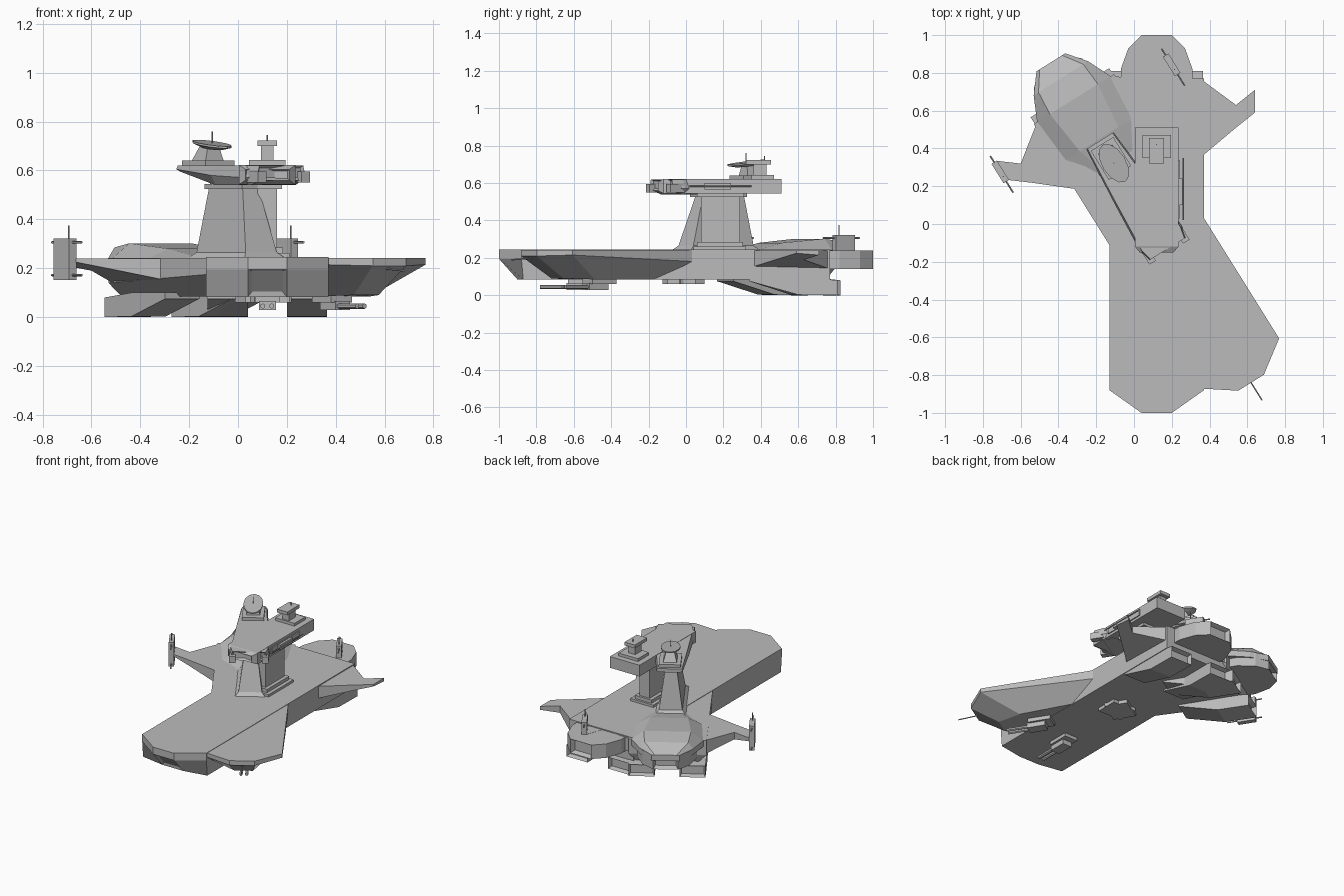
import bpy, bmesh, math
from mathutils import Matrix, Vector

old = bpy.data.objects.get("Cube")
if old:
    bpy.data.objects.remove(old)

grey = bpy.data.materials.new("hull_grey")
grey.use_nodes = True
colour = (0.5, 0.5, 0.5, 1)
grey.diffuse_color = colour
grey.node_tree.nodes["Principled BSDF"].inputs["Base Color"].default_value = colour

# Placement of the two crossing ships
STRAIGHT = Matrix.Translation((0.12, 0, 0))
TURNED = Matrix.Translation((0.09, 0.008, 0)) @ Matrix.Rotation(math.radians(32), 4, "Z")


def finish(name, bm, place, recess=None, rim=0.015, depth=0.03):
    """Turn a bmesh into an object, optionally sinking the chosen faces."""
    bmesh.ops.recalc_face_normals(bm, faces=bm.faces)
    bm.normal_update()
    if recess:
        chosen = [f for f in bm.faces if recess(f)]
        if chosen:
            bmesh.ops.inset_individual(bm, faces=chosen, thickness=rim)
            for f in chosen:
                bmesh.ops.translate(bm, verts=f.verts, vec=f.normal * -depth)
    mesh = bpy.data.meshes.new(name)
    bm.to_mesh(mesh)
    bm.free()
    mesh.materials.append(grey)
    ob = bpy.data.objects.new(name, mesh)
    ob.matrix_world = place
    bpy.context.collection.objects.link(ob)
    return ob


def loft(name, rings, place, **kw):
    """Skin closed rings of equal length and cap both ends."""
    bm = bmesh.new()
    rows = [[bm.verts.new(p) for p in r] for r in rings]
    n = len(rows[0])
    for a, b in zip(rows, rows[1:]):
        for i in range(n):
            j = (i + 1) % n
            bm.faces.new((a[i], a[j], b[j], b[i]))
    bm.faces.new(rows[0])
    bm.faces.new(rows[-1])
    return finish(name, bm, place, **kw)


def both(half):
    """Complete a ring from its left half."""
    return half + [(-x, y, z) for x, y, z in reversed(half)]


def flat(outline, z):
    return [(x, y, z) for x, y in outline]


def rect(x0, x1, y0, y1, z):
    return [(x0, y0, z), (x1, y0, z), (x1, y1, z), (x0, y1, z)]


def box(name, x, y, z, place, **kw):
    return loft(name, [rect(*x, *y, z[0]), rect(*x, *y, z[1])], place, **kw)


def rod(name, start, end, radius, place):
    a, b = Vector(start), Vector(end)
    bm = bmesh.new()
    bmesh.ops.create_cone(bm, cap_ends=True, segments=6, radius1=radius,
                          radius2=radius, depth=(b - a).length)
    turn = (b - a).to_track_quat("Z", "Y").to_matrix().to_4x4()
    bm.transform(Matrix.Translation((a + b) / 2) @ turn)
    return finish(name, bm, place)


def rear_face(f):
    return f.normal.y > 0.9


def nose_face(f):
    return f.normal.y < -0.3 and abs(f.normal.x) < 0.1 and f.normal.z < -0.1


deck = [(0.08, -1), (0.25, -0.88), (0.25, 0.77)]

# Hulls: slab sided on the straight ship, undercut on the turned one
keel = [(0.08, -0.9), (0.25, -0.87), (0.25, 0.77)]
loft("straight_hull", [both(flat(deck, 0.245)), both(flat(deck, 0.195)),
     both(flat(keel, 0.083))], STRAIGHT, recess=nose_face, rim=0.025, depth=0.012)
chine = [(0.08, -1, 0.21), (0.25, -0.88, 0.215), (0.25, 0.77, 0.14)]
belly = [(0.06, -0.82, 0.09), (0.12, -0.66, 0.085), (0.2, 0.75, 0.085)]
loft("turned_hull", [both(flat(deck, 0.242)), both(chine), both(belly)], TURNED)

stern = [(0.19, 0.74), (0.19, 0.82), (0.15, 0.93), (0.08, 1.0)]
for ship, place in (("straight", STRAIGHT), ("turned", TURNED)):
    # Stern engine block
    loft(ship + "_stern_engine", [both(flat(stern, 0.14)), both(flat(stern, 0.238))],
         place, recess=rear_face, rim=0.02)
    for side, s in (("left", 1), ("right", -1)):
        # Swept wing with a hooked tip
        stations = [(0.23, 0.35, 0.77, 0.14), (0.42, 0.51, 0.63, 0.19),
                    (0.52, 0.59, 0.71, 0.215)]
        loft(f"{ship}_{side}_wing",
             [[(s * x, y0, 0.239), (s * x, y1, 0.239), (s * x, y1, z), (s * x, y0, z + 0.01)]
              for x, y0, y1, z in stations], place)
        # Drooping engine nacelle
        nacelle = [(0.34, 0.075, 0.1), (0.6, 0.003, 0.1), (0.81, 0.0, 0.08)]
        loft(f"{ship}_{side}_nacelle",
             [[(s * 0.08, y, z0), (s * 0.245, y, z0), (s * 0.245, y, z1), (s * 0.08, y, z1)]
              for y, z0, z1 in nacelle], place, recess=rear_face)
        # Twin barrels of the belly turret
        rod(f"{ship}_{side}_belly_barrel", (s * 0.018, -0.6, 0.045),
            (s * 0.018, -0.78, 0.045), 0.011, place)
    box(ship + "_belly_turret", (-0.035, 0.035), (-0.64, -0.52), (0.028, 0.065), place)
    box(ship + "_belly_mount", (-0.05, 0.05), (-0.63, -0.48), (0.06, 0.09), place)
    box(ship + "_belly_hatch", (-0.09, 0.09), (-0.1, 0.05), (0.06, 0.09), place)

# Humped engine deck of the turned ship
loft("engine_hump", [
    [(-w, y, 0.2), (w, y, 0.2), (w, y, 0.241), (t, y, z), (-t, y, z), (-w, y, 0.241)]
    for w, t, y, z in ((0.12, 0.07, 0.36, 0.243), (0.21, 0.12, 0.52, 0.28),
                       (0.23, 0.15, 0.77, 0.302), (0.17, 0.14, 0.9, 0.285),
                       (0.09, 0.07, 1.0, 0.241))], TURNED)

# Wingtip fins with guns on the turned ship
for side, s in (("left", 1), ("right", -1)):
    x = s * 0.535
    box(side + "_fin", (x - 0.017, x + 0.017), (0.59, 0.71), (0.152, 0.322), TURNED)
    for level, z in (("upper", 0.306), ("lower", 0.172)):
        rod(f"{side}_{level}_fin_gun", (x, 0.75, z), (x, 0.52, z), 0.005, TURNED)
    rod(side + "_fin_mast", (x, 0.62, 0.3), (x, 0.62, 0.375), 0.003, TURNED)
rod("nose_probe", (0, -0.95, 0.2), (0, -1.11, 0.19), 0.004, TURNED)

# Straight tower: stepped base, column and collar
box("column_base", (-0.09, 0.09), (0.04, 0.32), (0.24, 0.262), STRAIGHT)
box("column_step", (-0.065, 0.065), (0.06, 0.305), (0.26, 0.285), STRAIGHT)
box("column", (-0.04, 0.04), (0.08, 0.29), (0.28, 0.54), STRAIGHT)
box("column_collar", (-0.06, 0.06), (0.06, 0.31), (0.525, 0.545), STRAIGHT)

# Straight bridge with a blunt nose and side sensor
loft("straight_bridge", [
    [(-w, y, z0), (w, y, z0), (w, y, z1), (-w, y, z1)]
    for w, y, z0, z1 in ((0.09, -0.15, 0.56, 0.605), (0.115, -0.12, 0.543, 0.622),
                         (0.115, 0.51, 0.543, 0.622))],
     STRAIGHT, recess=lambda f: f.normal.y < -0.9, rim=0.01, depth=0.015)
box("side_sensor_mount", (0.11, 0.122), (0.03, 0.34), (0.56, 0.605), STRAIGHT)
box("side_sensor", (0.12, 0.138), (0.1, 0.24), (0.565, 0.6), STRAIGHT)
rod("sensor_rail", (0.14, 0.02, 0.583), (0.14, 0.35, 0.583), 0.004, STRAIGHT)

# Roof turret
box("turret_plate", (-0.075, 0.075), (0.35, 0.47), (0.62, 0.642), STRAIGHT)
box("turret_post", (-0.025, 0.025), (0.36, 0.43), (0.64, 0.705), STRAIGHT)
box("turret_head", (-0.04, 0.04), (0.32, 0.455), (0.7, 0.723), STRAIGHT)
rod("turret_mast", (0, 0.42, 0.72), (0, 0.42, 0.745), 0.003, STRAIGHT)

# Turned tower: a blade flaring towards its foot
loft("blade_tower", [rect(-0.1, 0.1, -0.04, 0.4, 0.24), rect(-0.075, 0.075, -0.01, 0.37, 0.265),
                     rect(-0.035, 0.035, 0.08, 0.33, 0.55)], TURNED)
box("blade_collar", (-0.055, 0.055), (0.05, 0.34), (0.525, 0.545), TURNED)

# Turned bridge: broad brow narrowing to a raised tail
loft("turned_bridge", [
    [(-w + 0.02, y, z0), (w - 0.02, y, z0), (w, y, zm), (w * 0.92, y, 0.62),
     (-w * 0.92, y, 0.62), (-w, y, zm)]
    for w, y, z0, zm in ((0.115, -0.165, 0.56, 0.58), (0.13, -0.1, 0.54, 0.57),
                         (0.11, 0.2, 0.54, 0.58), (0.085, 0.51, 0.595, 0.605))],
     TURNED, recess=lambda f: f.normal.y < -0.9, rim=0.012, depth=0.012)
for side, s in (("left", 1), ("right", -1)):
    box(side + "_brow_pod", (s * 0.105 - 0.02, s * 0.105 + 0.02), (-0.185, -0.1),
        (0.55, 0.595), TURNED)

# Sensor dish on its pedestal
box("dish_plate", (-0.07, 0.07), (0.31, 0.49), (0.615, 0.64), TURNED)
loft("dish_pedestal", [rect(-0.045, 0.045, 0.35, 0.46, 0.635),
                       rect(-0.025, 0.025, 0.36, 0.42, 0.705)], TURNED)
loft("dish", [[(r * 0.55 * math.cos(a), 0.37 + r * math.sin(a), z + 0.12 * r * math.sin(a))
               for a in (math.tau * i / 12 for i in range(12))]
              for r, z in ((0.06, 0.69), (0.115, 0.704), (0.115, 0.712))], TURNED)
rod("dish_mast", (0, 0.37, 0.7), (0, 0.37, 0.76), 0.003, TURNED)
